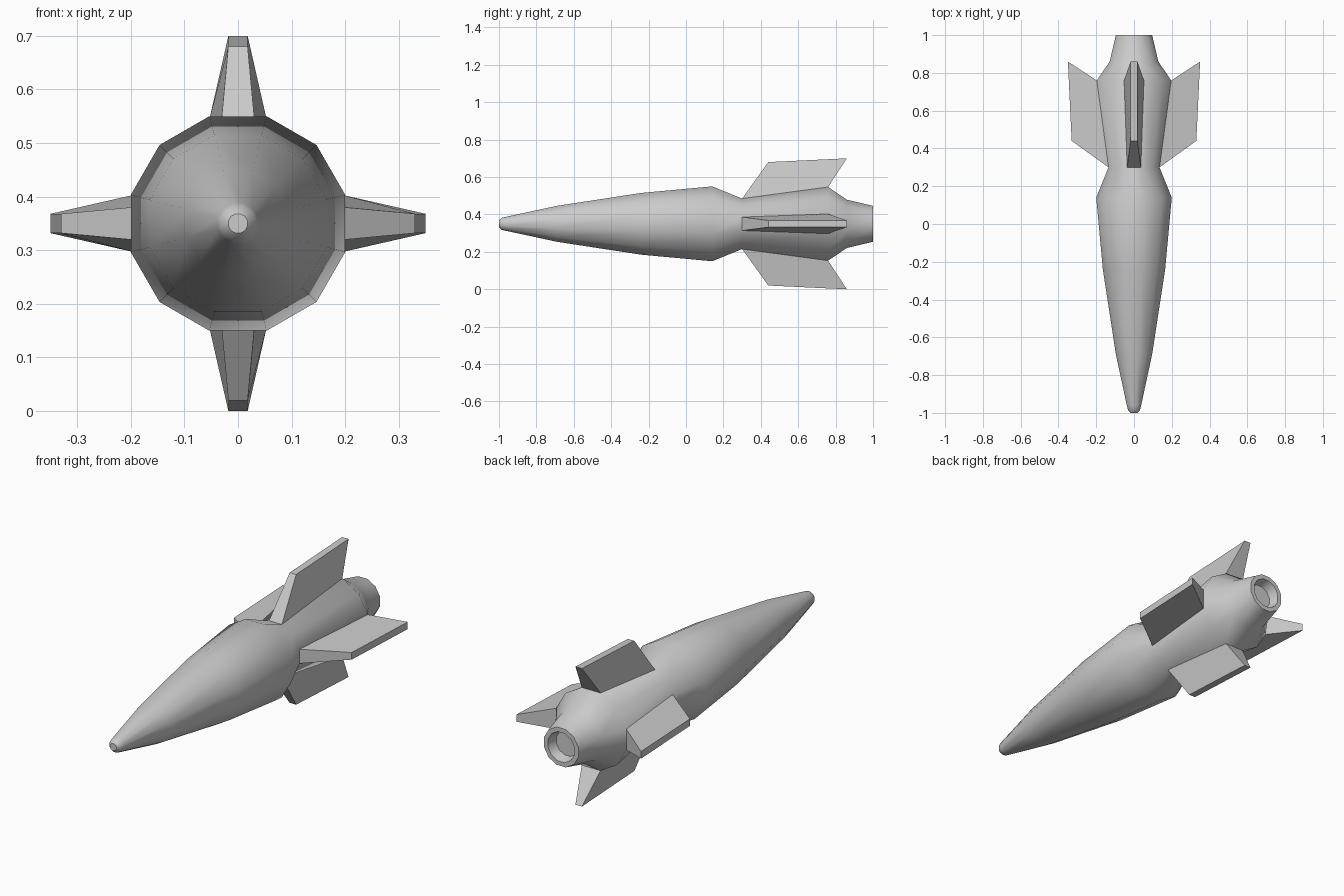
import bpy, bmesh, math
from mathutils import Vector

if "Cube" in bpy.data.objects:
    bpy.data.objects.remove(bpy.data.objects["Cube"])

SIDES = 12
AXIS_Z = 0.35
# Profile along the body: (y, distance from axis to a flat side)
PROFILE = [(-1.0, 0.018), (-0.985, 0.032), (-0.96, 0.038), (-0.69, 0.096),
           (-0.24, 0.165), (0.14, 0.2), (0.3, 0.135), (0.76, 0.197),
           (0.86, 0.129), (1.0, 0.096), (1.0, 0.074), (0.95, 0.062)]
FIN_BAND = 6  # fins grow out of the band between profile points 6 and 7

bm = bmesh.new()


def ring(y, flat):
    r = flat / math.cos(math.pi / SIDES)
    angles = [(i + 0.5) * math.tau / SIDES for i in range(SIDES)]
    return [bm.verts.new((r * math.cos(a), y, AXIS_Z + r * math.sin(a))) for a in angles]


# Lofted body with a rounded nose and recessed nozzle
rings = [ring(y, f) for y, f in PROFILE]
fin_faces = []
for k, (a, b) in enumerate(zip(rings, rings[1:])):
    for i in range(SIDES):
        j = (i + 1) % SIDES
        face = bm.faces.new((a[i], a[j], b[j], b[i]))
        if k == FIN_BAND and i % 3 == 2:
            fin_faces.append(face)
bm.faces.new(rings[0])
bm.faces.new(rings[-1])

# Four swept fins, extruded from the top, bottom and side faces of the band
for face in fin_faces:
    c = face.calc_center_median()
    out = Vector((c.x, 0, c.z - AXIS_Z)).normalized()
    side = out.cross(Vector((0, 1, 0)))
    tip = bmesh.ops.extrude_discrete_faces(bm, faces=[face])["faces"][0]
    for v in tip.verts:
        s = math.copysign(0.018, (v.co - c).dot(side))
        front = v.co.y < c.y
        v.co = (Vector((0, 0.44 if front else 0.86, AXIS_Z))
                + out * (0.33 if front else 0.35) + side * s)

bmesh.ops.recalc_face_normals(bm, faces=bm.faces)
mesh = bpy.data.meshes.new("rocket_body")
bm.to_mesh(mesh)
bm.free()
obj = bpy.data.objects.new("rocket_body", mesh)
bpy.context.collection.objects.link(obj)
bpy.context.view_layer.objects.active = obj
obj.select_set(True)
bpy.ops.object.shade_smooth_by_angle(angle=math.radians(45))
